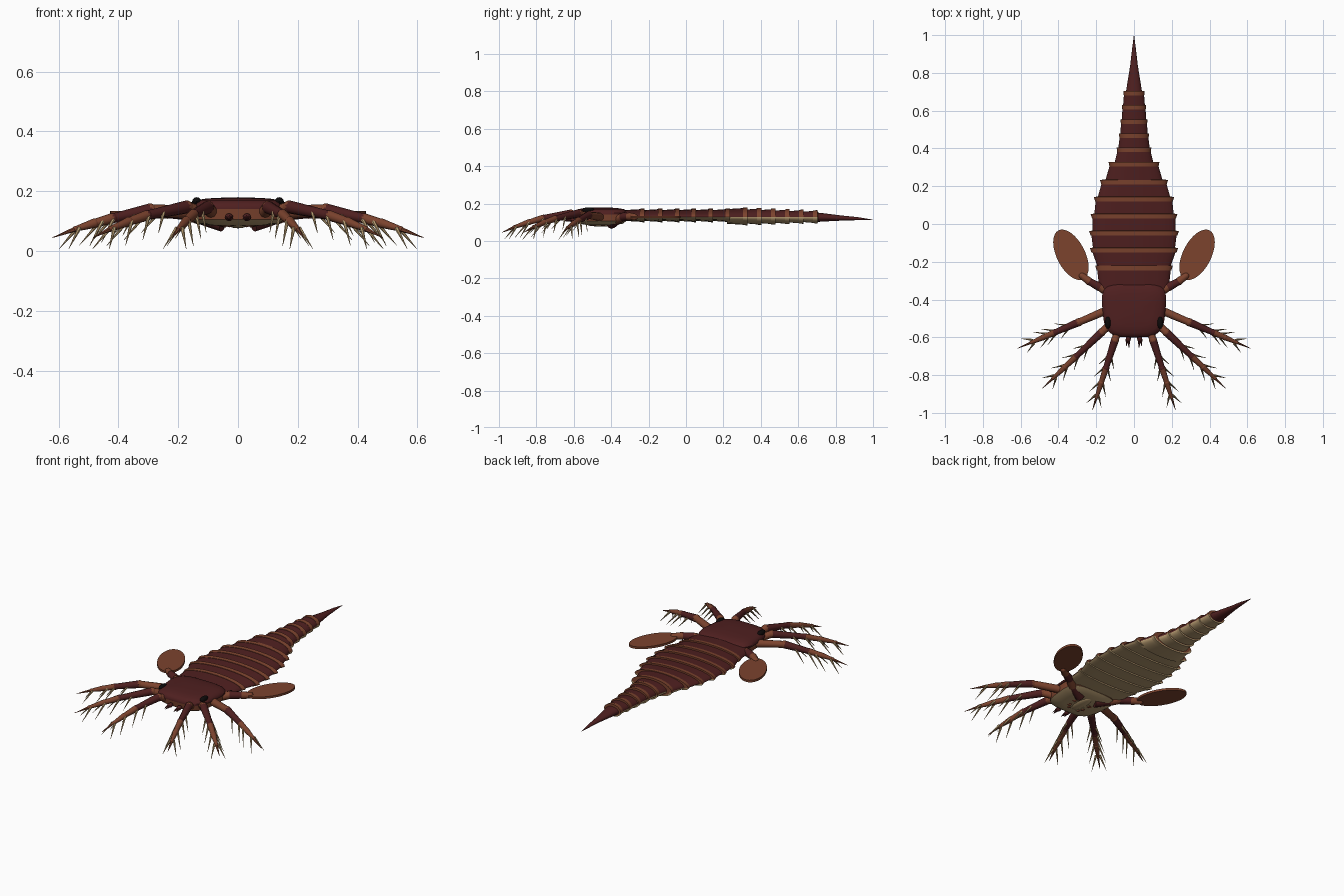
import bpy, bmesh, math
from mathutils import Vector, Matrix

if "Cube" in bpy.data.objects:
    bpy.data.objects.remove(bpy.data.objects["Cube"])

def material(name, rgb):
    m = bpy.data.materials.new(name)
    m.use_nodes = True
    m.diffuse_color = (*rgb, 1)
    m.node_tree.nodes["Principled BSDF"].inputs["Base Color"].default_value = (*rgb, 1)
    return m

MATS = [material("maroon shell", (0.078, 0.014, 0.014)),
        material("rust brown", (0.2, 0.056, 0.027)),
        material("tan belly", (0.46, 0.32, 0.16)),
        material("black eye", (0.004, 0.003, 0.003))]
MAROON, RUST, TAN, BLACK = range(4)

def finish(bm, name, mirror=False):
    bmesh.ops.recalc_face_normals(bm, faces=bm.faces)
    me = bpy.data.meshes.new(name)
    bm.to_mesh(me)
    bm.free()
    for m in MATS:
        me.materials.append(m)
    ob = bpy.data.objects.new(name, me)
    bpy.context.collection.objects.link(ob)
    bpy.ops.object.select_all(action='DESELECT')
    ob.select_set(True)
    bpy.context.view_layer.objects.active = ob
    bpy.ops.object.shade_smooth_by_angle(angle=math.radians(40))
    if mirror:
        ob.modifiers.new("Mirror", 'MIRROR').use_mirror_merge = False

def loft(bm, rings, pick):
    """Skin closed rings of points, cap both ends, colour with pick(centre)."""
    loops = [[bm.verts.new(p) for p in r] for r in rings]
    n = len(loops[0])
    faces = [bm.faces.new(loops[0]), bm.faces.new(loops[-1])]
    for a, b in zip(loops, loops[1:]):
        faces += [bm.faces.new((a[i], a[(i + 1) % n], b[(i + 1) % n], b[i])) for i in range(n)]
    for f in faces:
        f.material_index = pick(f.calc_center_median())

def tube(bm, p, q, r1, r2, mat, sides=10):
    """Tapered round piece from p to q."""
    p, q = Vector(p), Vector(q)
    rot = (q - p).to_track_quat('Z', 'Y').to_matrix().to_4x4()
    geo = bmesh.ops.create_cone(bm, cap_ends=True, segments=sides, radius1=r1, radius2=r2,
                                depth=(q - p).length,
                                matrix=Matrix.Translation((p + q) / 2) @ rot)
    for f in {f for v in geo["verts"] for f in v.link_faces}:
        f.material_index = mat

def ball(bm, centre, size, mat):
    geo = bmesh.ops.create_uvsphere(bm, u_segments=14, v_segments=8, radius=1,
                                    matrix=Matrix.Translation(centre) @ Matrix.Diagonal((*size, 1)))
    for f in {f for v in geo["verts"] for f in v.link_faces}:
        f.material_index = mat

def section(y, w, top, low, mid=0.127, n=32):
    """Flattened oval cross-section, domed above and shallow below."""
    pts = []
    for i in range(n):
        a = math.tau * i / n
        h = top - mid if math.sin(a) > 0 else mid - low
        pts.append((w * math.cos(a), y, mid + h * math.sin(a)))
    return pts

def shell_or_belly(upper):
    return lambda c: upper if c.z > 0.126 else TAN

# Body rings: flared plates, each ending in a raised rear band
ends = [-0.225, -0.13, -0.04, 0.05, 0.14, 0.23, 0.325, 0.40, 0.475, 0.55, 0.625, 0.70]
widths = [0.205, 0.234, 0.238, 0.23, 0.213, 0.18, 0.135, 0.092, 0.08, 0.072, 0.064, 0.056]
start, prev = -0.33, 0.2
for i, (y, w) in enumerate(zip(ends, widths)):
    top, low = (0.17, 0.102) if i < 6 else (0.176 - 0.003 * (i - 6), 0.086 + 0.002 * (i - 6))
    front = min(prev, w * 1.25) * 0.92
    bm = bmesh.new()
    loft(bm, [section(start - 0.012, front, top - 0.006, low + 0.006),
              section(y - 0.014, w * 0.95, top, low)], shell_or_belly(MAROON))
    finish(bm, f"body_ring_{i + 1}")
    bm = bmesh.new()
    loft(bm, [section(y - 0.02, w * 0.965, top + 0.002, low - 0.001),
              section(y + 0.004, w, top + 0.004, low - 0.003),
              section(y + 0.0045, w * 0.9, top - 0.006, low + 0.004)], shell_or_belly(RUST))
    finish(bm, f"ring_band_{i + 1}")
    start, prev = y, w

# Tail spike
bm = bmesh.new()
loft(bm, [section(y, w, z + h, z - h, z, 16) for y, w, h, z in
          [(0.69, 0.044, 0.026, 0.127), (0.76, 0.033, 0.02, 0.125), (0.84, 0.02, 0.013, 0.122),
           (0.92, 0.011, 0.008, 0.119), (0.998, 0.001, 0.001, 0.113)]], lambda c: MAROON)
finish(bm, "tail_spike")

# Head: tan underside, rust side wall, and a thin domed shield on top
def head_ring(scale, z, n=40):
    pts = []
    for i in range(n):
        a = math.tau * i / n
        sx = math.copysign(abs(math.cos(a)) ** 0.55, math.cos(a))
        sy = math.copysign(abs(math.sin(a)) ** 0.55, math.sin(a))
        pts.append((sx * scale * (0.167 + 0.013 * sy), -0.455 + 0.145 * sy * scale, z))
    return pts

bm = bmesh.new()
loft(bm, [head_ring(s, z) for s, z in
          [(0.5, 0.085), (0.8, 0.092), (0.94, 0.106), (0.97, 0.142), (0.9, 0.15)]],
     lambda c: TAN if c.z < 0.106 else RUST)
finish(bm, "head_base")
bm = bmesh.new()
loft(bm, [head_ring(s, z) for s, z in
          [(0.9, 0.14), (1, 0.14), (1, 0.15), (0.94, 0.162), (0.84, 0.17), (0.6, 0.176), (0.25, 0.179)]],
     lambda c: MAROON)
finish(bm, "head_shield")

# Eyes on the front corners of the shield
bm = bmesh.new()
ball(bm, (0.138, -0.522, 0.165), (0.016, 0.033, 0.015), BLACK)
finish(bm, "eye", True)

# Small front pincers
bm = bmesh.new()
ball(bm, (0.03, -0.605, 0.113), (0.014, 0.02, 0.013), MAROON)
tube(bm, (0.03, -0.61, 0.113), (0.026, -0.655, 0.108), 0.011, 0.001, MAROON, 8)
tube(bm, (0.038, -0.61, 0.113), (0.04, -0.645, 0.106), 0.007, 0.001, MAROON, 8)
finish(bm, "pincer", True)

# Mouth plate under the head
bm = bmesh.new()
ball(bm, (0, -0.45, 0.09), (0.035, 0.08, 0.014), TAN)
finish(bm, "mouth_plate")

# Spiny legs: jointed tubes with paired drooping spines
def spiny_leg(name, hip, foot, knee, shin):
    """knee and shin are the ends of the rust hip piece and the maroon thigh, 0 to 1."""
    bm = bmesh.new()
    hip, foot = Vector((*hip, 0)), Vector((*foot, 0))
    out = (foot - hip).normalized()
    side = Vector((-out.y, out.x, 0))

    def at(t):
        lift = 0.128 + 0.15 * t if t < 0.15 else 0.151 - 0.07 * (t - 0.15) - 0.06 * (t - 0.15) ** 2
        return hip.lerp(foot, t) + Vector((0, 0, lift))

    stops = [0, knee, shin, (shin + 0.84) / 2, 0.84]
    radii = [0.023, 0.022, 0.018, 0.016, 0.01]
    for k, colour in enumerate([RUST, MAROON, RUST, RUST]):
        tube(bm, at(stops[k]), at(stops[k + 1]), radii[k], radii[k + 1] * 0.88, colour)
        ball(bm, at(stops[k + 1]), [radii[k + 1]] * 3, colour)
    # Claw and spines
    tube(bm, at(0.83), foot + Vector((0, 0, 0.045)), 0.009, 0.001, RUST, 6)
    for t, size in ((shin - 0.14, 0.09), (shin, 0.1), (0.66, 0.1), (0.82, 0.085)):
        for s in (-1, 1):
            base = at(t) + side * s * 0.01
            tip = base + out * size * 0.62 + side * s * size * 0.36 - Vector((0, 0, size * 0.82))
            tip.z = max(tip.z, 0.002)
            tube(bm, base, tip, 0.007, 0.0006, TAN, 6)
    # Inner hip piece under the head
    inner = Vector((hip.x * 0.3, hip.y * 0.6 - 0.17, 0.092))
    tube(bm, inner, at(0), 0.014, 0.023, RUST)
    finish(bm, name, True)

spiny_leg("front_leg", (0.085, -0.565), (0.22, -0.985), 0.12, 0.47)
spiny_leg("middle_leg", (0.125, -0.53), (0.485, -0.87), 0.13, 0.5)
spiny_leg("rear_leg", (0.14, -0.455), (0.62, -0.66), 0.32, 0.58)

# Swimming limbs with flat oval paddles
bm = bmesh.new()
path = [(0.05, -0.4, 0.092), (0.13, -0.365, 0.115), (0.18, -0.335, 0.128),
        (0.235, -0.305, 0.13), (0.275, -0.275, 0.128)]
for k, colour in enumerate([MAROON, RUST, MAROON, RUST]):
    tube(bm, path[k], path[k + 1], 0.028 - 0.002 * k, 0.024 - 0.002 * k, colour)
    ball(bm, path[k + 1], [0.024 - 0.002 * k] * 3, colour)
finish(bm, "swimming_arm", True)

bm = bmesh.new()
turn = Matrix.Translation((0.334, -0.163, 0.128)) @ Matrix.Rotation(math.radians(-27), 4, 'Z')
bmesh.ops.create_cone(bm, cap_ends=True, segments=32, radius1=1, radius2=1, depth=1,
                      matrix=turn @ Matrix.Diagonal((0.075, 0.145, 0.013, 1)))
for f in bm.faces:
    f.material_index = RUST
finish(bm, "paddle", True)
